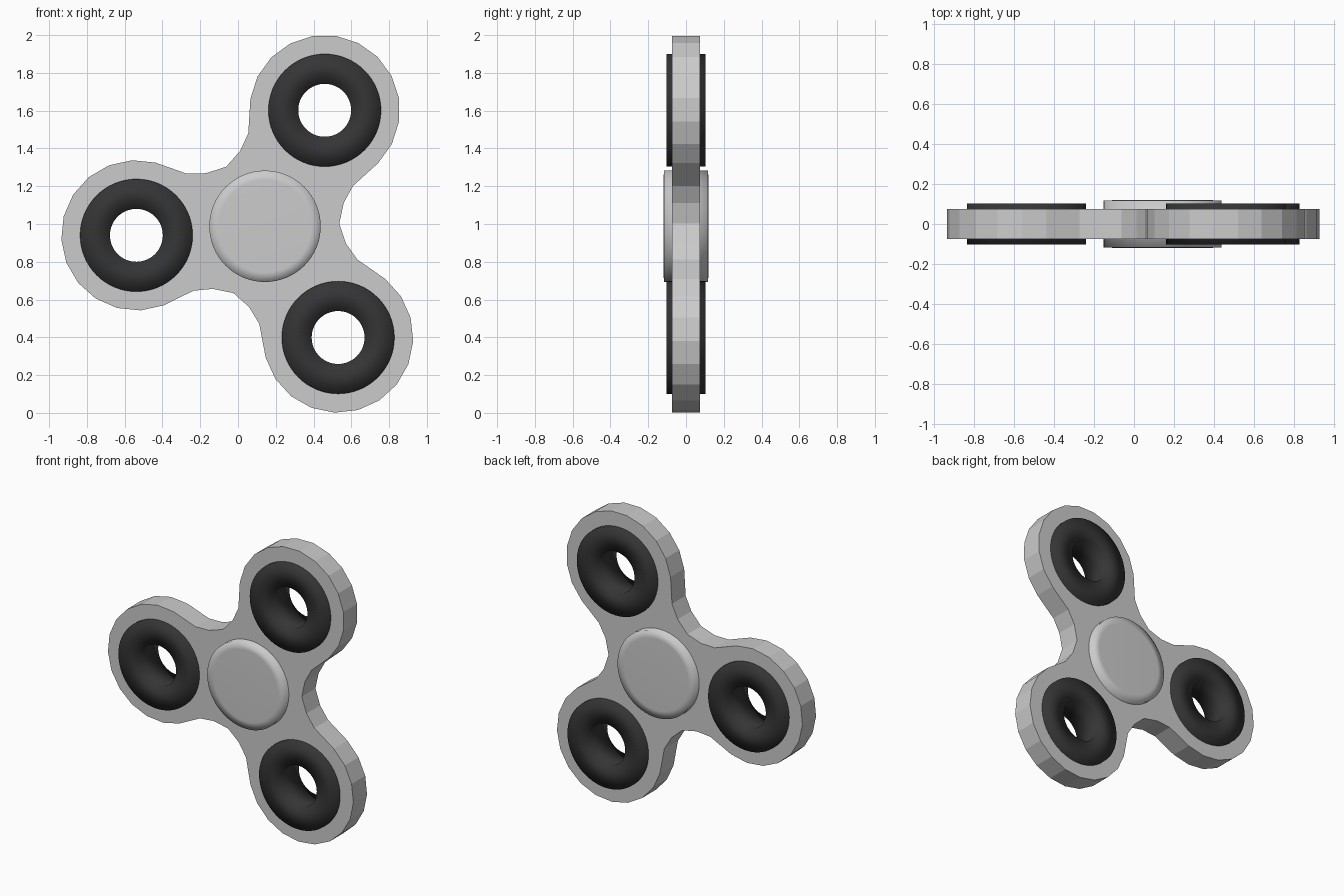
import bpy, bmesh
from math import sin, cos, radians, pi

if "Cube" in bpy.data.objects:
    bpy.data.objects.remove(bpy.data.objects["Cube"])

CENTRE = (0.15, 0.98)
LOBES = [(0.459, 1.602), (-0.538, 0.94), (0.53, 0.399)]
HUB = (0.143, 0.988)
ARM_ANGLE = 63.3

dark = bpy.data.materials.new("dark_rubber")
dark.diffuse_color = (0.035, 0.035, 0.035, 1)
dark.use_nodes = True
dark.node_tree.nodes["Principled BSDF"].inputs["Base Color"].default_value = dark.diffuse_color


def polar(c, r, deg):
    a = radians(deg)
    return (c[0] + r * cos(a), c[1] + r * sin(a))


def circle(c, r, n=64):
    return [polar(c, r, 360 * i / n) for i in range(n)]


def lathe(name, c, profile, n=64, closed=False):
    """Revolve (radius, y) points about the y axis through c."""
    bm = bmesh.new()
    rings = [[bm.verts.new((c[0] + r * cos(2 * pi * i / n), y,
                            c[1] + r * sin(2 * pi * i / n)))
              for i in range(n)] for r, y in profile]
    pairs = list(zip(rings, rings[1:]))
    if closed:
        pairs.append((rings[-1], rings[0]))
    else:
        bm.faces.new(rings[0])
        bm.faces.new(rings[-1])
    for a, b in pairs:
        for i in range(n):
            j = (i + 1) % n
            bm.faces.new((a[i], a[j], b[j], b[i]))
    bmesh.ops.recalc_face_normals(bm, faces=bm.faces)
    for f in bm.faces:
        f.smooth = True
    me = bpy.data.meshes.new(name)
    bm.to_mesh(me)
    bm.free()
    ob = bpy.data.objects.new(name, me)
    bpy.context.collection.objects.link(ob)
    return ob


# Faceted three-lobed plate outline: a lobe arc then the valley to the next lobe
outline = []
for k, lobe in enumerate(LOBES):
    out = ARM_ANGLE + 120 * k
    outline += [polar(lobe, 0.398, out + d) for d in range(-108, 109, 18)]
    outline += [polar(CENTRE, r, out + 60 + d) for d, r in
                ((-22.5, 0.51), (-14.5, 0.43), (0, 0.387), (14.5, 0.43), (22.5, 0.51))]

# Plate with round openings, filled and extruded
cu = bpy.data.curves.new("body_plate", 'CURVE')
cu.dimensions = '2D'
cu.fill_mode = 'BOTH'
cu.extrude = 0.074
for pts in [outline, circle(HUB, 0.28)] + [circle(c, 0.29) for c in LOBES]:
    sp = cu.splines.new('POLY')
    sp.points.add(len(pts) - 1)
    for p, (x, y) in zip(sp.points, pts):
        p.co = (x, y, 0, 1)
    sp.use_cyclic_u = True
    sp.use_smooth = False
body = bpy.data.objects.new("body_plate", cu)
bpy.context.collection.objects.link(body)
body.rotation_euler = (pi / 2, 0, 0)
bpy.context.view_layer.objects.active = body
body.select_set(True)
bpy.ops.object.convert(target='MESH')
bpy.ops.object.shade_flat()

# Centre cap with a soft rim
lathe("centre_cap", HUB, [(0.245, -0.119), (0.295, -0.117), (0.295, 0.117), (0.245, 0.119)])

# Dark weight rings
for i, c in enumerate(LOBES):
    ring = lathe(f"weight_ring_{i + 1}", c,
                 [(0.298, -0.103), (0.298, 0.103), (0.14, 0.103), (0.14, -0.103)], closed=True)
    ring.data.materials.append(dark)
